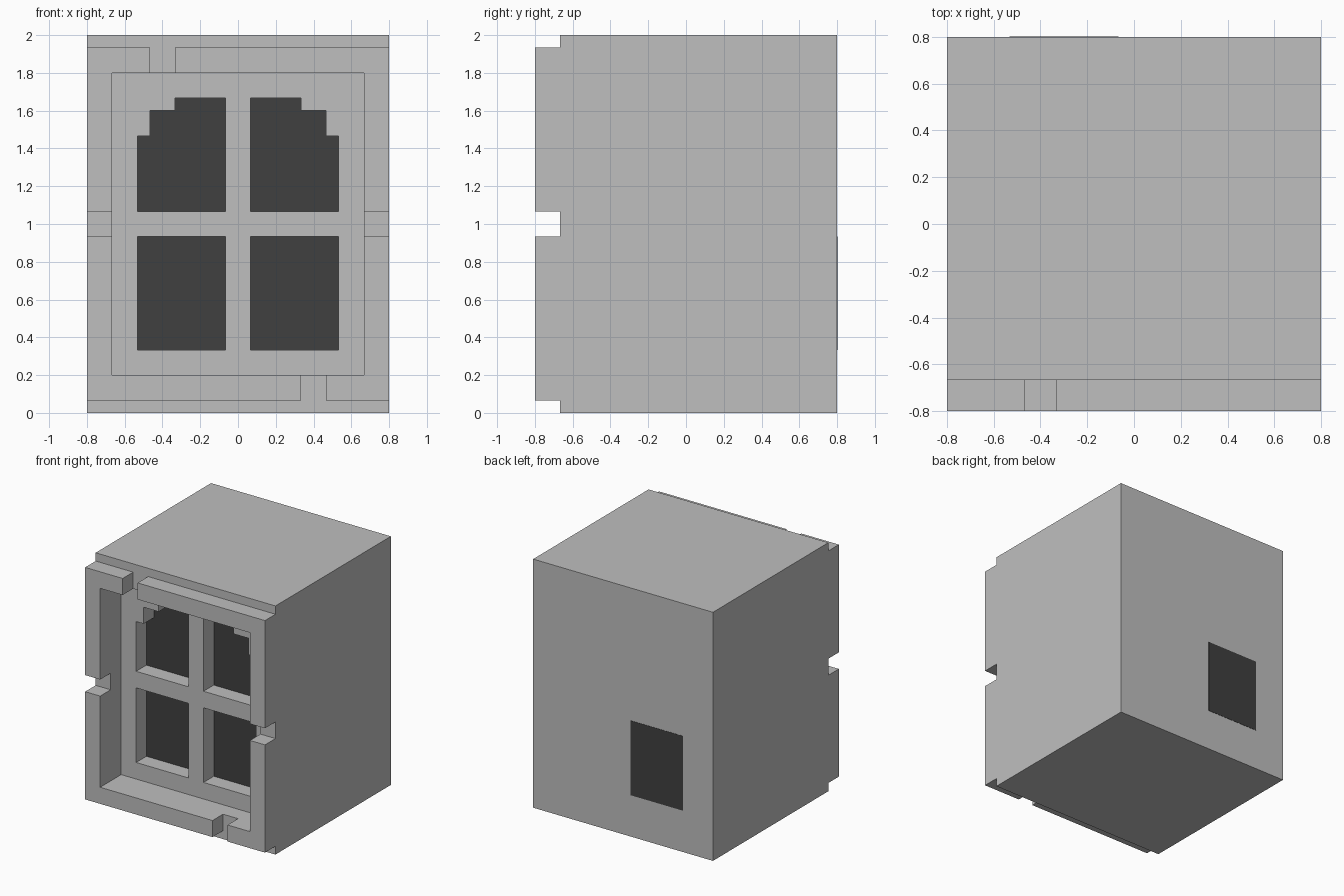
import bpy
import bmesh

if "Cube" in bpy.data.objects:
    bpy.data.objects.remove(bpy.data.objects["Cube"], do_unlink=True)

U = 1 / 15  # design grid: the block is 24 x 24 x 30 units


def material(name, value):
    m = bpy.data.materials.new(name)
    m.use_nodes = True
    colour = (value, value, value, 1)
    m.diffuse_color = colour
    m.node_tree.nodes["Principled BSDF"].inputs["Base Color"].default_value = colour
    return m


GREY = material("light grey", 0.52)
DARK = material("dark grey", 0.051)


def prism(name, profile, y0, y1, mat):
    """Extrude an (x, z) profile from y0 to y1, all in grid units."""
    bm = bmesh.new()
    face = bm.faces.new([bm.verts.new((x * U, y0 * U, z * U)) for x, z in profile])
    ext = bmesh.ops.extrude_face_region(bm, geom=[face])["geom"]
    for v in ext:
        if isinstance(v, bmesh.types.BMVert):
            v.co.y = y1 * U
    bmesh.ops.recalc_face_normals(bm, faces=bm.faces)
    mesh = bpy.data.meshes.new(name)
    bm.to_mesh(mesh)
    bm.free()
    mesh.materials.append(mat)
    obj = bpy.data.objects.new(name, mesh)
    bpy.context.collection.objects.link(obj)
    return obj


def rect(x0, x1, z0, z1):
    return [(x0, z0), (x1, z0), (x1, z1), (x0, z1)]


def carve(target, profile, y0, y1):
    """Cut a prism-shaped pocket out of the target."""
    cutter = prism("cutter", profile, y0, y1, GREY)
    cutter.hide_render = True
    mod = target.modifiers.new("pocket", "BOOLEAN")
    mod.operation = "DIFFERENCE"
    mod.solver = "EXACT"
    mod.object = cutter
    bpy.context.view_layer.objects.active = target
    bpy.ops.object.modifier_apply(modifier=mod.name)
    bpy.data.objects.remove(cutter, do_unlink=True)


# Main block with the recessed window panel
body = prism("body", rect(-12, 12, 0, 30), -10, 12, GREY)
carve(body, rect(-10, 10, 3, 27), -13, -8)

# Window pockets with dark panes; the upper ones have stepped corners
lower = rect(1, 8, 5, 14)
upper = [(1, 16), (8, 16), (8, 22), (7, 22), (7, 24), (5, 24), (5, 25), (1, 25)]
for row, shape in (("lower", lower), ("upper", upper)):
    for side, s in (("left", 1), ("right", -1)):
        profile = [(s * x, z) for x, z in shape]
        carve(body, profile, -9, -6)
        prism(f"{row}_{side}_pane", profile, -6.05, -6, DARK)

# Small pane on the back
prism("back_pane", rect(-8, -1, 5, 14), 12, 12.03, DARK)


# Raised frame: four corner brackets separated by notches
def bracket(name, s, end_x, outer_z, inner_z, end_z):
    prism(name, [(s * 12, outer_z), (end_x, outer_z), (end_x, inner_z),
                 (s * 10, inner_z), (s * 10, end_z), (s * 12, end_z)],
          -12, -10, GREY)


bracket("upper_right_bracket", -1, -7, 29, 27, 16)
bracket("upper_left_bracket", 1, -5, 29, 27, 16)
bracket("lower_right_bracket", -1, 5, 1, 3, 14)
bracket("lower_left_bracket", 1, 7, 1, 3, 14)
